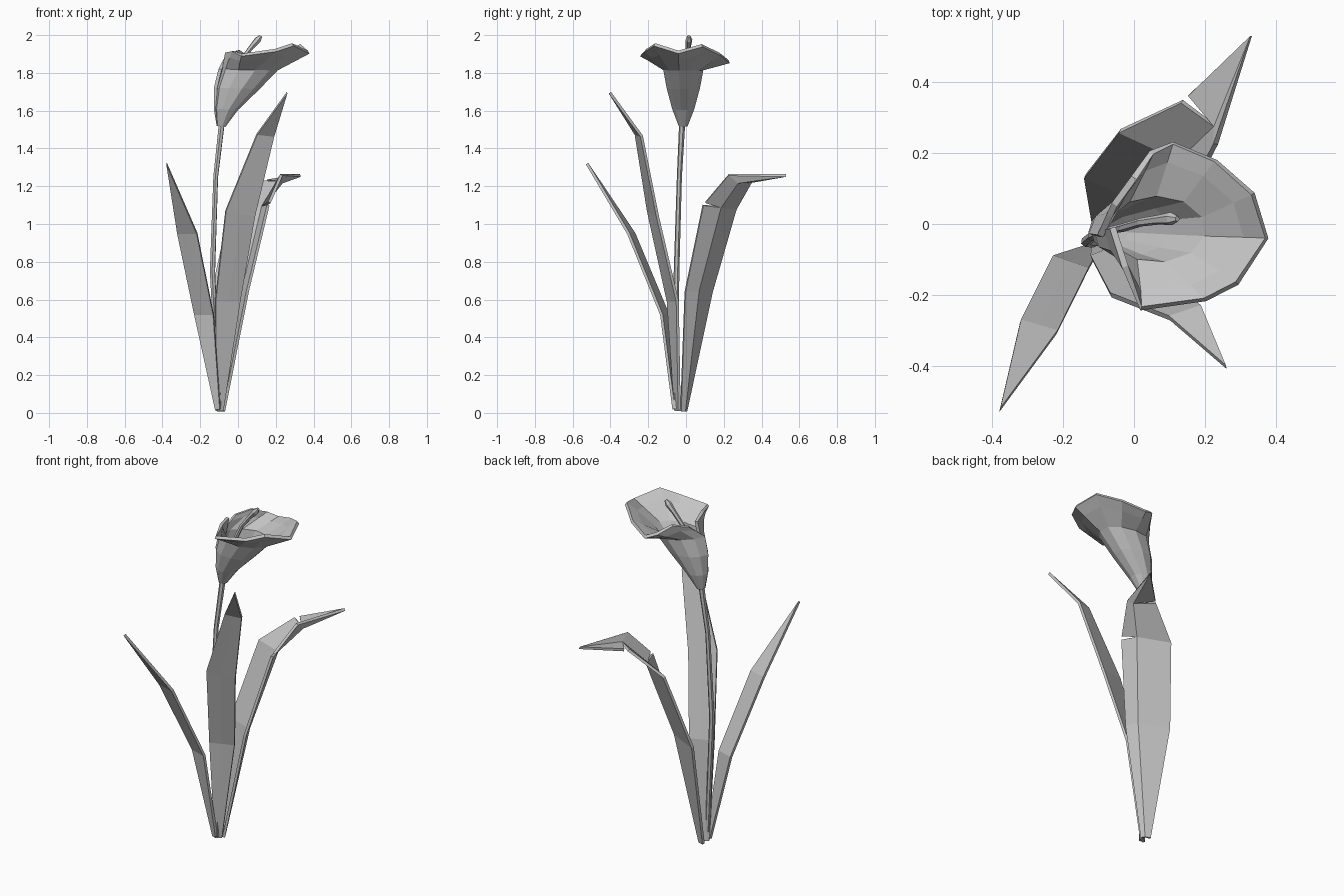
import bpy, bmesh
from math import cos, sin, radians
from mathutils import Vector

cube = bpy.data.objects.get("Cube")
if cube:
    bpy.data.objects.remove(cube, do_unlink=True)

grey = bpy.data.materials.new("plain_grey")
grey.use_nodes = True
colour = (0.55, 0.55, 0.55, 1)
grey.diffuse_color = colour
grey.node_tree.nodes["Principled BSDF"].inputs["Base Color"].default_value = colour


def finish(bm, name, thickness):
    """Turn a bmesh sheet into an object with some thickness."""
    bmesh.ops.recalc_face_normals(bm, faces=bm.faces)
    mesh = bpy.data.meshes.new(name)
    bm.to_mesh(mesh)
    bm.free()
    mesh.materials.append(grey)
    obj = bpy.data.objects.new(name, mesh)
    bpy.context.collection.objects.link(obj)
    solid = obj.modifiers.new("thickness", "SOLIDIFY")
    solid.thickness = thickness
    solid.offset = 0


def leaf(name, rows, tip, notches=()):
    """Folded blade from rows of left, (fold,) right points; a notch tears one edge."""
    bm = bmesh.new()
    tip = Vector(tip)
    rows = [[Vector(p) for p in row] for row in rows]
    for row in rows:
        if len(row) == 2:
            row.insert(1, (row[0] + row[1]) / 2)
    low = [[bm.verts.new(p) for p in row] for row in rows]
    high = [list(row) for row in low]
    for level, side in notches:
        above = rows[level + 1][side] if level + 1 < len(rows) else tip
        high[level][side] = bm.verts.new(rows[level][side].lerp(above, 0.09))
    end = bm.verts.new(tip)
    for k in range(len(rows)):
        for s in range(2):
            a, b = high[k][s], high[k][s + 1]
            if k + 1 < len(rows):
                bm.faces.new((a, b, low[k + 1][s + 1], low[k + 1][s]))
            else:
                bm.faces.new((a, b, end))
    finish(bm, name, 0.015)


def tube(name, points, size):
    """Six-sided rod along points given as x, y, z, relative radius."""
    curve = bpy.data.curves.new(name, "CURVE")
    curve.dimensions = "3D"
    curve.bevel_depth = size
    curve.bevel_resolution = 1
    curve.use_fill_caps = True
    spline = curve.splines.new("POLY")
    spline.use_smooth = False
    spline.points.add(len(points) - 1)
    for point, (x, y, z, r) in zip(spline.points, points):
        point.co = (x, y, z, 1)
        point.radius = r
    curve.materials.append(grey)
    obj = bpy.data.objects.new(name, curve)
    bpy.context.collection.objects.link(obj)


# Leaves
leaf("right_leaf", [
    [(-.12, -.06, .02), (-.095, -.065, .02)],
    [(-.23, -.095, .52), (-.13, -.13, .52)],
    [(-.32, -.275, .95), (-.217, -.305, .95)],
], (-.378, -.524, 1.32))

leaf("front_leaf", [
    [(-.115, -.055, .01), (-.08, -.035, .01)],
    [(-.12, -.095, .59), (.01, -.045, .59)],
    [(-.065, -.2, 1.07), (.088, -.15, 1.04)],
    [(.1, -.265, 1.475), (.19, -.235, 1.465)],
], (.26, -.403, 1.695))

leaf("bent_back_leaf", [
    [(-.115, 0, .01), (-.085, -.008, .01), (-.075, -.028, .01)],
    [(-.138, .135, .64), (.025, .065, .65), (.05, -.005, .64)],
    [(-.04, .262, 1.08), (.13, .182, 1.09), (.16, .09, 1.1)],
    [(.135, .345, 1.225), (.23, .275, 1.22), (.23, .225, 1.26)],
], (.33, .53, 1.257), notches=[(2, 2), (3, 0)])

# Stem and spadix
tube("stem", [
    (-.1, -.055, .02, .8), (-.135, -.05, .75, 1),
    (-.118, -.035, 1.25, .9), (-.085, -.02, 1.54, 1.1),
], 0.015)
tube("spadix", [
    (-.08, -.02, 1.55, .6), (-.03, -.01, 1.75, .7), (.02, .005, 1.87, .7),
    (.07, .012, 1.935, .8), (.105, .015, 1.975, 1.1), (.122, .015, 1.995, .5),
], 0.017)

# Trumpet-shaped spathe, open along a slit where the edges overlap
rim = [Vector(p) for p in (
    (-.055, .055, 1.9), (0, .13, 1.92), (.05, .202, 1.885), (.11, .228, 1.86),
    (.23, .178, 1.9), (.335, .085, 1.945), (.374, -.04, 1.91), (.29, -.167, 1.95),
    (.2, -.213, 1.92), (.02, -.238, 1.895), (-.025, -.12, 1.915), (-.06, -.01, 1.905),
)]
# height, centre x, radius along x, radius along y
rings = [(1.52, -.088, .015, .015), (1.61, -.06, .055, .05),
         (1.72, 0, .11, .08), (1.82, .062, .145, .1)]
bm = bmesh.new()
grid = []
last = len(rim) - 1
for z, cx, rx, ry in rings:
    row = []
    for i in range(last + 1):
        angle = radians(190 - 370 * i / last)
        wrap = 1.1 if i == 0 else 0.95 if i == last else 1
        row.append(Vector((cx + rx * wrap * cos(angle), ry * wrap * sin(angle) - .015, z)))
    grid.append(row)
# Flat lip between the throat and the rim
grid.append([throat.lerp(edge, 0.64) for throat, edge in zip(grid[-1], rim)])
grid.append(rim)
verts = [[bm.verts.new(p) for p in row] for row in grid]
for lower, upper in zip(verts, verts[1:]):
    for i in range(last):
        bm.faces.new((lower[i], lower[i + 1], upper[i + 1], upper[i]))
finish(bm, "spathe", 0.018)
